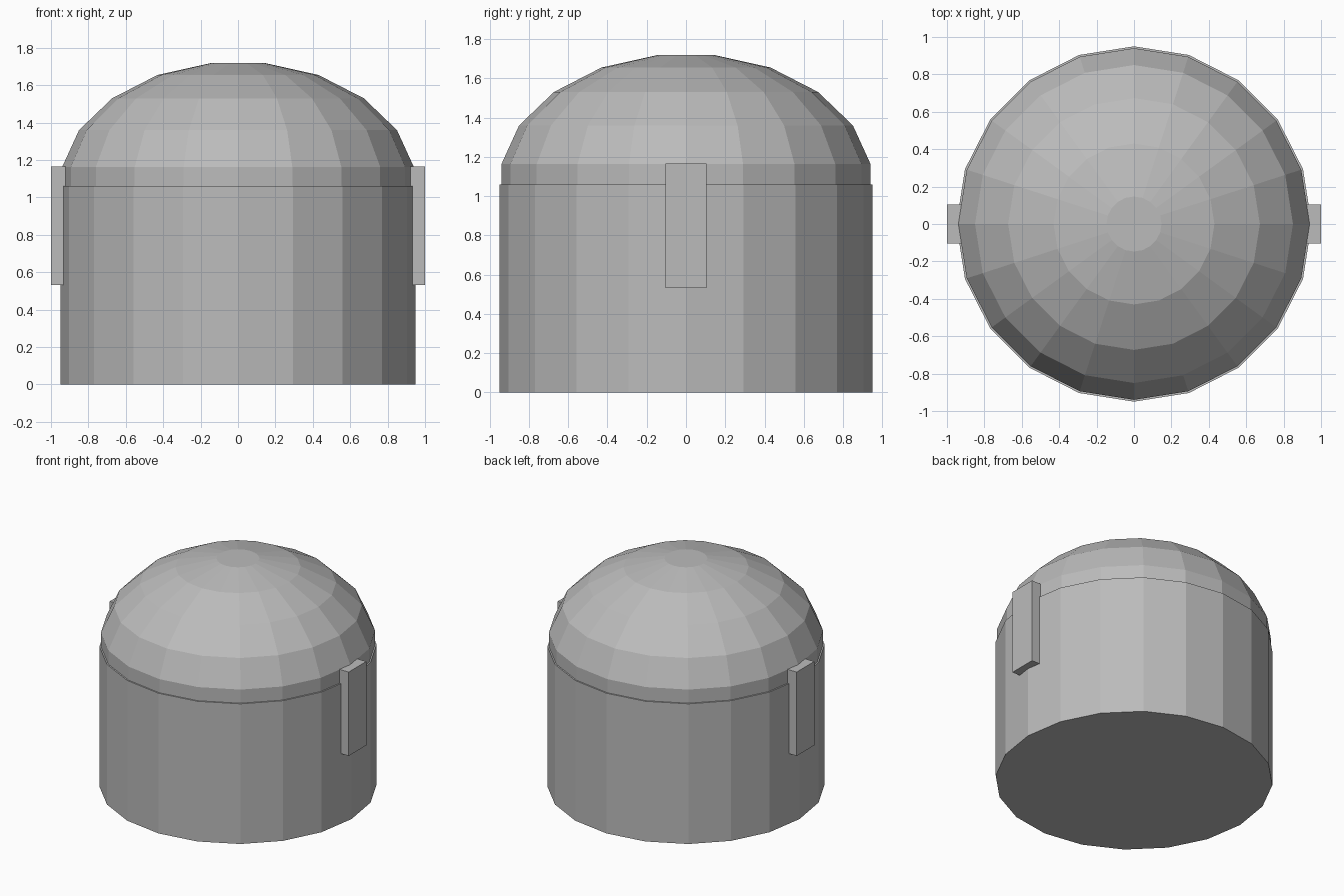
import bpy, bmesh, math

if "Cube" in bpy.data.objects:
    bpy.data.objects.remove(bpy.data.objects["Cube"])

SIDES = 20

grey = bpy.data.materials.new("plain grey")
grey.diffuse_color = (0.5, 0.5, 0.5, 1)
grey.use_nodes = True
grey.node_tree.nodes["Principled BSDF"].inputs["Base Color"].default_value = grey.diffuse_color


def finish(name, bm):
    bmesh.ops.recalc_face_normals(bm, faces=bm.faces)
    mesh = bpy.data.meshes.new(name)
    bm.to_mesh(mesh)
    bm.free()
    mesh.materials.append(grey)
    obj = bpy.data.objects.new(name, mesh)
    bpy.context.collection.objects.link(obj)
    return obj


def lathe(name, profile):
    """Closed faceted solid from (radius, height) rings, capped at both ends."""
    bm = bmesh.new()
    rings = []
    for r, z in profile:
        rings.append([bm.verts.new((r * math.cos(math.tau * i / SIDES),
                                    r * math.sin(math.tau * i / SIDES), z))
                      for i in range(SIDES)])
    for low, high in zip(rings, rings[1:]):
        for i in range(SIDES):
            j = (i + 1) % SIDES
            bm.faces.new((low[i], low[j], high[j], high[i]))
    bm.faces.new(rings[0][::-1])
    bm.faces.new(rings[-1])
    return finish(name, bm)


# Round base wall
lathe("body", [(0.95, 0), (0.95, 1.06)])

# Domed lid, set in slightly so the wall leaves a thin ledge
lathe("dome_lid", [(0.94, 1.06), (0.94, 1.163), (0.85, 1.36),
                   (0.673, 1.53), (0.43, 1.655), (0.147, 1.718)])

# Upright lugs on both sides
for side, label in ((-1, "left"), (1, "right")):
    bm = bmesh.new()
    bmesh.ops.create_cube(bm, size=1)
    for v in bm.verts:
        v.co = (side * (0.95 + v.co.x * 0.1), v.co.y * 0.21, 0.848 + v.co.z * 0.634)
    finish(label + "_lug", bm)
